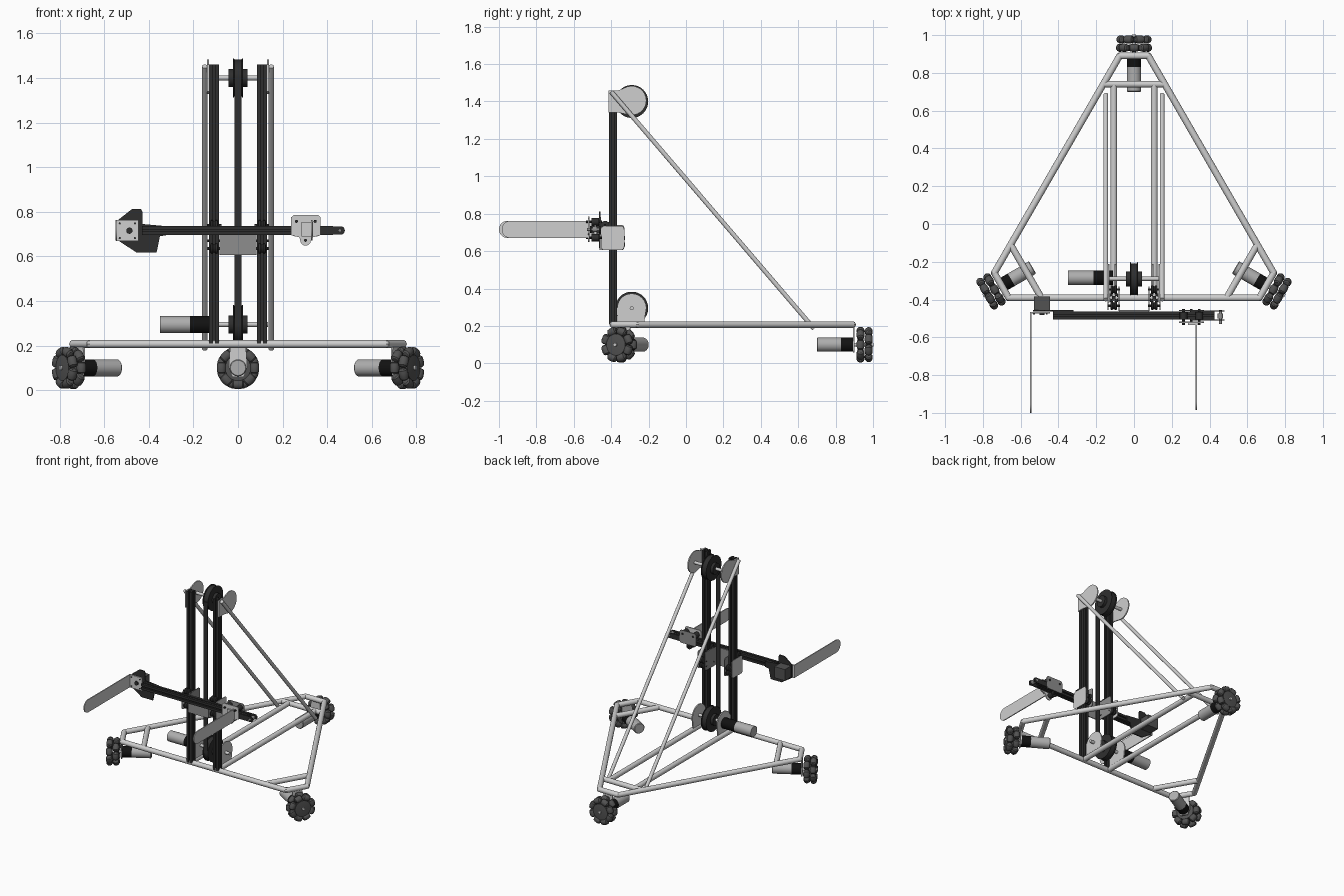
import bpy, bmesh, math
from mathutils import Vector as V, Matrix

if "Cube" in bpy.data.objects:
    bpy.data.objects.remove(bpy.data.objects["Cube"])

def mat(name, c):
    m = bpy.data.materials.new(name)
    m.diffuse_color = (c, c, c, 1)
    m.use_nodes = True
    m.node_tree.nodes["Principled BSDF"].inputs["Base Color"].default_value = m.diffuse_color
    return m

LIGHT = mat("light_aluminium", 0.62)
MOTOR = mat("motor_grey", 0.42)
MID = mat("mid_grey", 0.27)
WHEEL = mat("wheel_grey", 0.085)
DARK = mat("dark_anodised", 0.028)
BLACK = mat("black", 0.006)
X, Y, Z = V((1, 0, 0)), V((0, 1, 0)), V((0, 0, 1))


class Part:
    """Collects lathed and extruded shapes into one named object."""
    def __init__(self, name, material, M=Matrix()):
        self.name, self.material, self.M, self.bm = name, material, M, bmesh.new()

    def lathe(self, a, axis, profile, seg=20):
        a, w = V(a), V(axis).normalized()
        u = w.orthogonal().normalized()
        v = w.cross(u)
        rings = []
        for r, h in profile:
            rings.append([self.bm.verts.new(a + w * h + (u * math.cos(t) + v * math.sin(t)) * r)
                          for t in (2 * math.pi * i / seg for i in range(seg))])
        for p, q in zip(rings, rings[1:]):
            for i in range(seg):
                j = (i + 1) % seg
                self.bm.faces.new((p[i], p[j], q[j], q[i]))
        self.bm.faces.new(rings[0])
        self.bm.faces.new(rings[-1])
        return self

    def rod(self, a, b, r, seg=20):
        d = V(b) - V(a)
        return self.lathe(a, d, [(r, 0), (r, d.length)], seg)

    def prism(self, pts, o, u, v, depth):
        """Outline in the u,v plane through o, extruded along u x v."""
        o, w = V(o), u.cross(v) * depth
        lo = [self.bm.verts.new(o + u * p + v * q) for p, q in pts]
        hi = [self.bm.verts.new(x.co + w) for x in lo]
        self.bm.faces.new(lo)
        self.bm.faces.new(hi)
        for i in range(len(lo)):
            j = (i + 1) % len(lo)
            self.bm.faces.new((lo[i], lo[j], hi[j], hi[i]))
        return self

    def box(self, x0, x1, y0, y1, z0, z1):
        return self.prism([(x0, y0), (x1, y0), (x1, y1), (x0, y1)], (0, 0, z0), X, Y, z1 - z0)

    def done(self):
        bmesh.ops.recalc_face_normals(self.bm, faces=self.bm.faces)
        self.bm.transform(self.M)
        me = bpy.data.meshes.new(self.name)
        self.bm.to_mesh(me)
        self.bm.free()
        me.materials.append(self.material)
        me.shade_smooth()
        me.set_sharp_from_angle(angle=math.radians(35))
        bpy.context.collection.objects.link(bpy.data.objects.new(self.name, me))


def arc(cx, cy, r, a0, a1, n=12):
    return [(cx + r * math.cos(math.radians(a0 + (a1 - a0) * i / n)),
             cy + r * math.sin(math.radians(a0 + (a1 - a0) * i / n))) for i in range(n + 1)]


def rounded(x0, x1, y0, y1, r):
    return (arc(x1 - r, y1 - r, r, 0, 90, 4) + arc(x0 + r, y1 - r, r, 90, 180, 4)
            + arc(x0 + r, y0 + r, r, 180, 270, 4) + arc(x1 - r, y0 + r, r, 270, 360, 4))


def slot_profile(h):
    """Square extrusion outline with a T-slot in each face."""
    q = [(h, -h), (h, -.2 * h), (.75 * h, -.2 * h), (.75 * h, -.4 * h), (.45 * h, -.3 * h),
         (.45 * h, .3 * h), (.75 * h, .4 * h), (.75 * h, .2 * h), (h, .2 * h)]
    out = []
    for k in range(4):
        for x, y in q:
            for _ in range(k):
                x, y = -y, x
            out.append((x, y))
    return out


# base frame and wheels: one corner, turned three times about the frame centre
CY, ZB, RT = 0.08, 0.207, 0.018
for k, tag in enumerate(("back", "left", "right")):
    M = Matrix.Translation((0, CY, 0)) @ Matrix.Rotation(math.radians(120 * k), 4, 'Z')
    p = Part(tag + "_frame_tubes", LIGHT, M)
    R2 = Matrix.Rotation(math.radians(120), 3, 'Z')
    a, b = V((-.076, .81, ZB)), V((.076, .81, ZB))
    p.rod(a, b, RT).rod(a, R2 @ b, RT)
    for c in (a, b):
        p.lathe(c, Z, [(.004, -RT), (.013, -.0125), (RT, 0), (.013, .0125), (.004, RT)], 16)
    p.rod((-.16, .66, ZB), (.16, .66, ZB), RT).done()
    # motor bracket
    p = Part(tag + "_motor_bracket", LIGHT, M)
    p.prism([(-.035, .2), (-.042, .1), (-.025, .058), (.025, .058), (.042, .1), (.035, .2)],
            (0, .822, 0), X, Z, .008).done()
    # drive motor
    Part(tag + "_motor", MOTOR, M).lathe((0, .62, .1), Y, [(.034, 0), (.038, .004), (.038, .13)], 28).done()
    Part(tag + "_gearbox", BLACK, M).rod((0, .75, .1), (0, .815, .1), .038, 28).done()
    Part(tag + "_axle", LIGHT, M).rod((0, .81, .1), (0, .922, .1), .01).done()
    # double-row roller wheel
    hub = Part(tag + "_wheel_hub", WHEEL, M)
    rol = Part(tag + "_wheel_rollers", WHEEL, M)
    for row, y in enumerate((.853, .897)):
        hub.lathe((0, y - .016, .1), Y, [(.03, 0), (.058, .003), (.058, .029), (.03, .032)], 24)
        for i in range(8):
            t = math.radians(45 * i + 22.5 * row)
            c = V((math.cos(t), 0, math.sin(t)))
            d = V((-math.sin(t), 0, math.cos(t)))
            rol.lathe(V((0, y, .1)) + c * .074, d,
                      [(.012, -.026), (.019, -.021), (.022, -.008), (.022, .008), (.019, .021), (.012, .026)], 12)
    hub.done()
    rol.done()

# mast
YP = -.39
for s, tag in ((-1, "left"), (1, "right")):
    Part(tag + "_base_rail", LIGHT).rod((s * .107, -.38, ZB), (s * .107, .74, ZB), RT).done()
    Part(tag + "_mast_post", DARK).prism(slot_profile(.022), (s * .107, YP, .21), X, Y, 1.25).done()
    Part(tag + "_diagonal_brace", LIGHT).rod((s * .149, -.40, 1.452), (s * .149, .685, .185), .0125, 14).done()
    # pulley bearing plates
    Part(tag + "_top_plate", LIGHT).prism(
        [(-.415, 1.46), (-.415, 1.34), (-.36, 1.34)] + arc(-.29, 1.405, .078, -110, 110, 16) + [(-.36, 1.46)],
        (s * .134 - .004, 0, 0), Y, Z, .008).done()
    Part(tag + "_bottom_plate", LIGHT).prism(
        [(-.367, .2), (-.225, .2)] + arc(-.29, .295, .078, -20, 180, 16),
        (s * .1 - .004, 0, 0), Y, Z, .008).done()
    # carriage side plates with guide rollers
    Part(tag + "_carriage_plate", MID).prism(
        rounded(-.46, -.33, .605, .74, .015), (s * .079 - .003, 0, 0), Y, Z, .006).done()
    p = Part(tag + "_guide_rollers", DARK)
    for y in (-.433, -.347):
        for z in (.635, .74 if y < -.4 else .67):
            p.lathe((s * .107 - .018, y, z), X,
                    [(.016, 0), (.022, .004), (.022, .011), (.017, .018), (.022, .025), (.022, .032), (.016, .036)], 18)
            p.rod((s * .107 - .032, y, z), (s * .107 + .032, y, z), .006, 10)
    p.done()
    Part(tag + "_carriage_outer_plate", LIGHT).prism(
        rounded(-.455, -.33, .605, .735, .02), (s * .138 - .002, 0, 0), Y, Z, .004).done()

# pulleys, shafts and belt
for z, tag in ((1.4, "top"), (.295, "bottom")):
    Part(tag + "_pulley", DARK).lathe((0, -.29, z), X, [
        (.015, -.042), (.04, -.042), (.04, -.022), (.088, -.022), (.088, -.018), (.082, -.016),
        (.082, .016), (.088, .018), (.088, .022), (.04, .022), (.04, .042), (.015, .042)], 36).done()
    Part(tag + "_pulley_shaft", LIGHT).rod((-.135, -.29, z), (.135, -.29, z), .011).done()
Part("belt", DARK).box(-.016, .016, -.377, -.371, .295, 1.4).done()
Part("lift_motor", MOTOR).rod((-.35, -.285, .294), (-.215, -.285, .294), .038, 28).done()
Part("lift_gearbox", BLACK).rod((-.215, -.285, .294), (-.11, -.285, .294), .038, 28).done()

# carriage face and horizontal arm
Part("carriage_face", MID).box(-.08, .08, -.462, -.456, .605, .735).done()
Part("arm_beam", DARK).prism(slot_profile(.021), (-.43, -.485, .716), Y, Z, .855).done()
Part("arm_end_bracket", DARK).prism(
    [(.3, .697), (.455, .697)] + arc(.46, .716, .019, -80, 80, 8) + [(.3, .735)],
    (0, -.506, 0), X, Z, .006).prism(
    [(.3, .697), (.455, .697)] + arc(.46, .716, .019, -80, 80, 8) + [(.3, .735)],
    (0, -.458, 0), X, Z, .006).done()
Part("arm_end_idler", MID).rod((.457, -.53, .716), (.457, -.455, .716), .008, 14).rod(
    (.457, -.5, .716), (.457, -.475, .716), .015).done()

# left gripper: dark bracket, servo, mounting plate
Part("left_gripper_bracket", DARK).prism(
    [(-.535, .765), (-.475, .812), (-.435, .812), (-.428, .8), (-.428, .745), (-.32, .735),
     (-.32, .695), (-.35, .69), (-.365, .617), (-.455, .617), (-.535, .67)],
    (0, -.456, 0), X, Z, .008).done()
Part("left_gripper_servo", WHEEL).box(-.53, -.445, -.457, -.385, .675, .757).done()
Part("left_gripper_plate", LIGHT).box(-.548, -.445, -.474, -.466, .668, .762).done()
p = Part("left_gripper_bolts", DARK).rod((-.487, -.482, .715), (-.487, -.47, .715), .014)
for x in (-.53, -.462):
    for z in (.682, .748):
        p.rod((x, -.478, z), (x, -.47, z), .005, 8)
p.done()

# right gripper: sliding plate with rollers
Part("right_gripper_plate", LIGHT).prism(
    [(.335, .685), (.37, .695), (.37, .775), (.36, .785), (.25, .785), (.238, .775), (.238, .695), (.275, .685)]
    + arc(.303, .672, .024, 180, 360, 8), (0, -.515, 0), X, Z, .008).done()
Part("right_gripper_back_plate", MID).prism(
    rounded(.238, .37, .69, .783, .015), (0, -.455, 0), X, Z, .006).done()
p = Part("right_gripper_rollers", DARK)
for x, z in ((.262, .757), (.346, .757), (.303, .672)):
    p.rod((x, -.535, z), (x, -.45, z), .007, 10).rod((x, -.505, z), (x, -.466, z), .02, 18)
p.done()
Part("right_finger_mount", LIGHT).box(.285, .336, -.535, -.521, .69, .755).done()

# flat fingers with rounded tips
for x, tip, root, tag in ((-.546, -1.0, -.466, "left"), (.33, -.985, -.52, "right")):
    r = .046
    Part(tag + "_finger", LIGHT).prism(
        [(root, .67), (root, .762)] + arc(tip + r, .716, r, 90, 270, 14),
        (x - .0035, 0, 0), Y, Z, .007).done()
